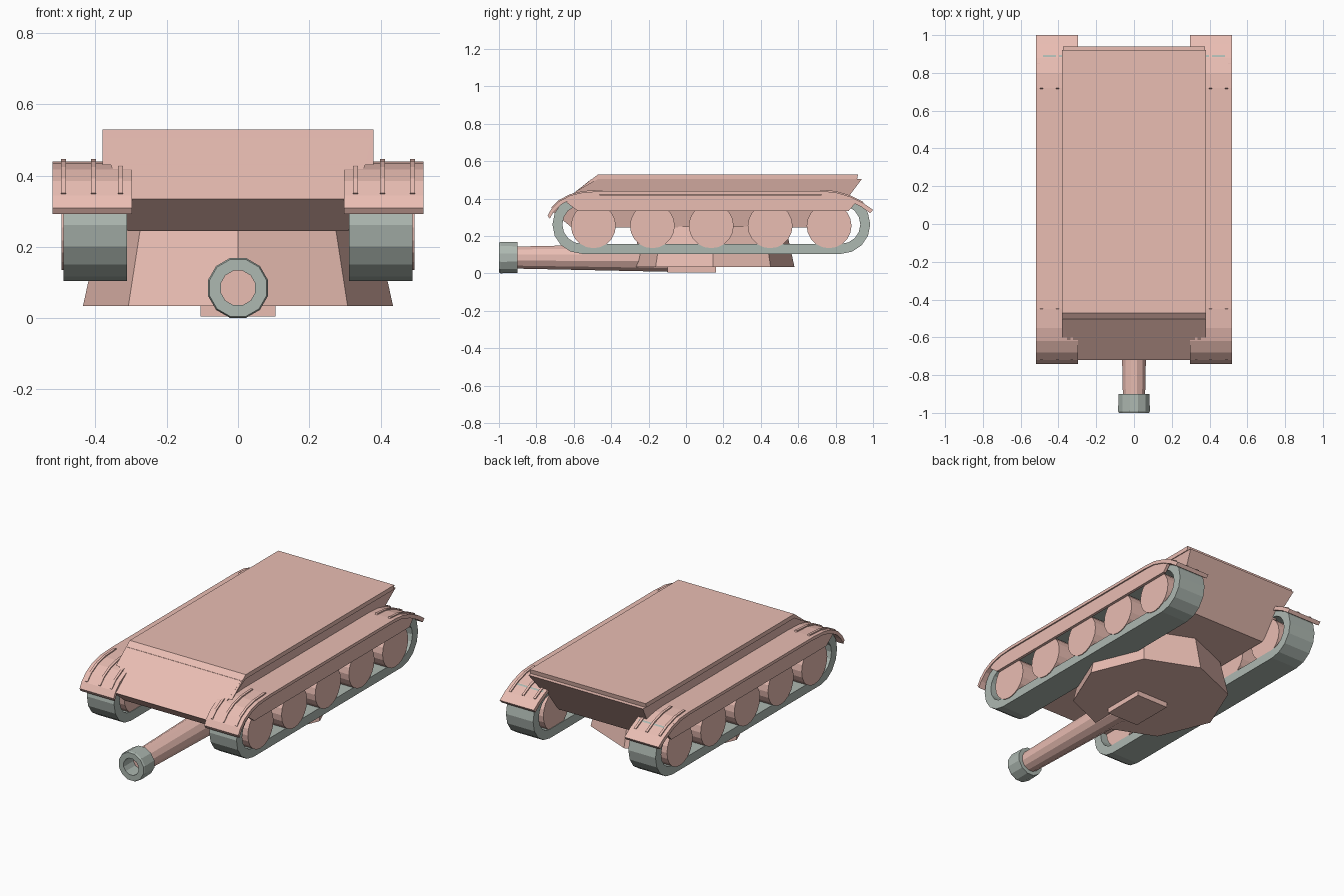
import bpy, bmesh, math

if "Cube" in bpy.data.objects:
    bpy.data.objects.remove(bpy.data.objects["Cube"])

def material(name, col):
    m = bpy.data.materials.new(name)
    m.diffuse_color = col
    m.use_nodes = True
    m.node_tree.nodes["Principled BSDF"].inputs["Base Color"].default_value = m.diffuse_color
    return m

PAINT = material("paint", (0.82, 0.51, 0.45, 1))
METAL = material("metal", (0.42, 0.48, 0.44, 1))

def finish(name, bm, mat, mirror=False):
    bmesh.ops.recalc_face_normals(bm, faces=bm.faces)
    me = bpy.data.meshes.new(name)
    bm.to_mesh(me)
    bm.free()
    ob = bpy.data.objects.new(name, me)
    bpy.context.collection.objects.link(ob)
    me.materials.append(mat)
    if mirror:
        ob.modifiers.new("mirror", 'MIRROR').use_clip = False
    return ob

def prism(name, pts, x0, x1, mat, mirror=False):
    """Extrude a (y, z) side profile along x; x0/x1 may be functions of z."""
    bm = bmesh.new()
    fx = lambda v, z: v(z) if callable(v) else v
    a = [bm.verts.new((fx(x0, z), y, z)) for y, z in pts]
    b = [bm.verts.new((fx(x1, z), y, z)) for y, z in pts]
    bm.faces.new(a)
    bm.faces.new(b[::-1])
    n = len(pts)
    for i in range(n):
        j = (i + 1) % n
        bm.faces.new((a[i], b[i], b[j], a[j]))
    return finish(name, bm, mat, mirror)

def ring_sweep(name, rings, mat, closed=False, mirror=False):
    """Skin a list of equal-length vertex rings, capping the ends if open."""
    bm = bmesh.new()
    vs = [[bm.verts.new(p) for p in r] for r in rings]
    n = len(vs[0])
    for k in range(len(vs) if closed else len(vs) - 1):
        p, q = vs[k], vs[(k + 1) % len(vs)]
        for i in range(n):
            j = (i + 1) % n
            bm.faces.new((p[i], p[j], q[j], q[i]))
    if not closed:
        bm.faces.new(vs[0])
        bm.faces.new(vs[-1][::-1])
    return finish(name, bm, mat, mirror)

def circle_y(r, y, n=12, z=0.085):
    return [(r * math.cos(2 * math.pi * (i + .5) / n), y,
             z + r * math.sin(2 * math.pi * (i + .5) / n)) for i in range(n)]

# Hull: tapered body with a slightly wider top plate and glacis
half = lambda z: 0.31 + (z - 0.245) * 0.25
prism("hull_body", [(-.72, .335), (-.505, .505), (.94, .505), (.745, .245), (-.61, .245)],
      lambda z: -half(z), half, PAINT)
prism("hull_top_plate", [(-.60, .43), (-.47, .53), (.92, .53), (.915, .505), (-.47, .505)],
      -.38, .38, PAINT)

# Fenders with curved ends, skirts and raised ribs
front = [(-.74, .31), (-.72, .345), (-.68, .385), (-.62, .417), (-.55, .434), (-.45, .44)]
rear = [(.72, .44), (.80, .434), (.88, .41), (.95, .375), (1.0, .34)]

def strip(name, path, x0, x1, lift, thick):
    top = [(y, z + lift) for y, z in path]
    low = [(y * .985, z + lift - thick) for y, z in path]
    rings = []
    for (y, z), (yl, zl) in zip(top, low):
        rings.append([(x0, y, z), (x1, y, z), (x1, yl, zl), (x0, yl, zl)])
    return ring_sweep(name, rings, PAINT, mirror=True)

strip("fender", front + rear, .297, .52, 0, .018)
for i, x in enumerate((.33, .405, .49)):
    strip(f"front_fender_rib_{i}", front[1:], x - .007, x + .007, .007, .012)
    strip(f"rear_fender_rib_{i}", rear[:-1], x - .007, x + .007, .007, .012)
prism("fender_skirt", [(-.58, .335), (-.64, .38), (-.59, .42), (.85, .42), (.91, .38), (.87, .335)],
      .497, .514, PAINT, True)

# Tracks: flat-sided loops
def stadium(r, seg=8):
    pts = []
    for k in range(seg + 1):
        a = math.pi / 2 + math.pi * k / seg
        pts.append((-.557 + r * math.cos(a), .262 + r * math.sin(a)))
    for k in range(seg + 1):
        a = -math.pi / 2 + math.pi * k / seg
        pts.append((.828 + r * math.cos(a), .262 + r * math.sin(a)))
    return pts

T0, T1 = .312, .49
ring_sweep("track", [[(T0, *o), (T1, *o), (T1, *i), (T0, *i)]
                     for o, i in zip(stadium(.157), stadium(.104))],
           METAL, closed=True, mirror=True)

# Road wheels
for w in range(5):
    yc = -.495 + .315 * w
    pts = [(yc + .12 * math.cos(2 * math.pi * k / 20), .255 + .12 * math.sin(2 * math.pi * k / 20))
           for k in range(20)]
    prism(f"road_wheel_{w}", pts, .315, .495, PAINT, True)

# Turret: eight-sided frustum slung below the hull, with a hatch plate
def octagon(r, z):
    return [(r * math.cos(k * math.pi / 4), .145 + r * math.sin(k * math.pi / 4), z) for k in range(8)]

ring_sweep("turret", [octagon(.435, .035), octagon(.388, .25)], PAINT)
prism("turret_hatch", [(-.10, .005), (.16, .005), (.16, .04), (-.10, .04)], -.105, .105, PAINT)

# Gun barrel and hollow muzzle
ring_sweep("gun_barrel", [circle_y(.061, -.91), circle_y(.08, -.03)], PAINT)
ring_sweep("muzzle", [circle_y(.085, -.90), circle_y(.087, -.99), circle_y(.083, -1.0),
                      circle_y(.05, -1.0), circle_y(.05, -.90)], METAL, closed=True)
